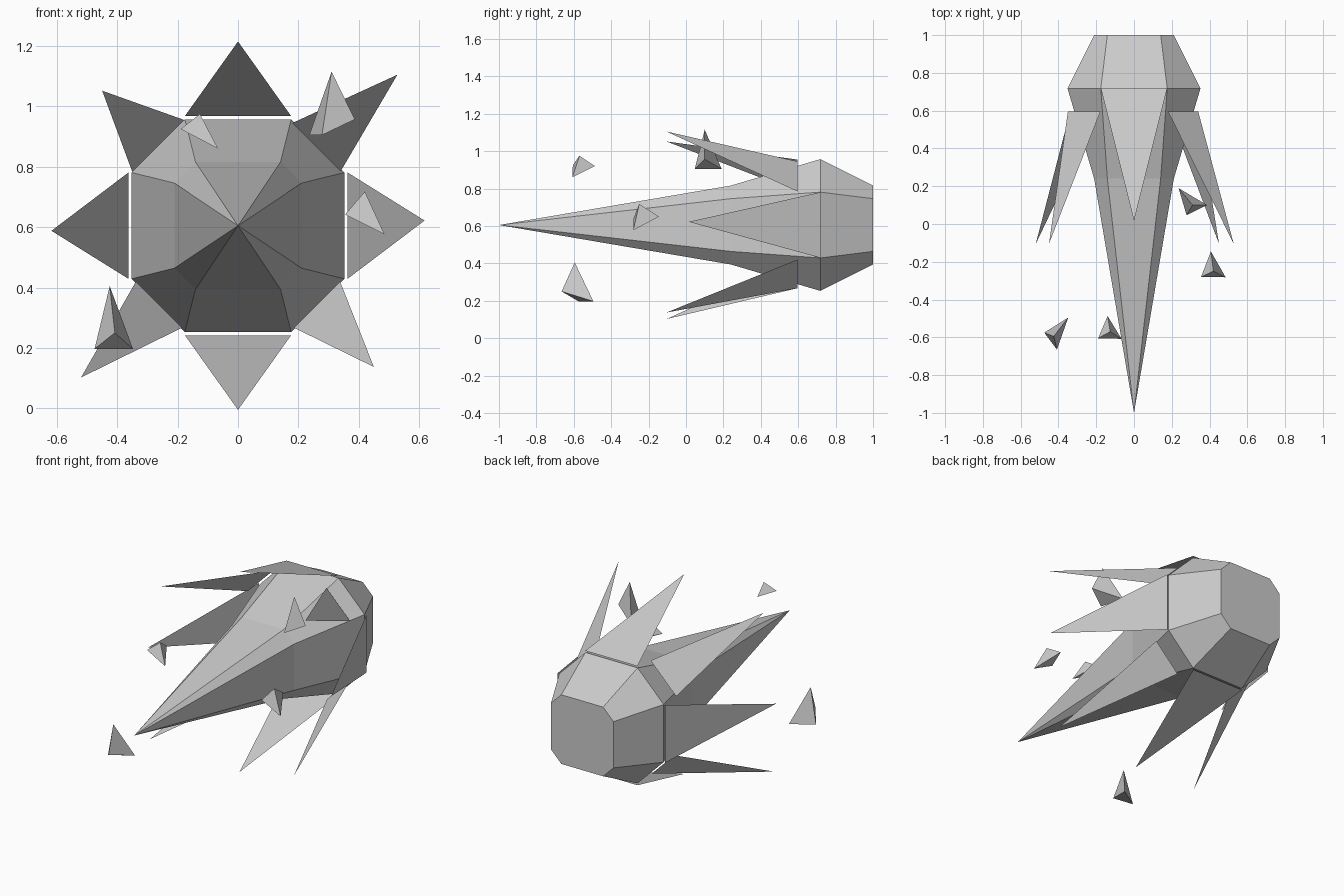
import bpy
import bmesh
from mathutils import Vector

cube = bpy.data.objects.get("Cube")
if cube:
    bpy.data.objects.remove(cube, do_unlink=True)

CENTRE_Z = 0.605

grey = bpy.data.materials.new("stone grey")
grey.use_nodes = True
grey.diffuse_color = (0.6, 0.6, 0.6, 1)
grey.node_tree.nodes["Principled BSDF"].inputs["Base Color"].default_value = (0.6, 0.6, 0.6, 1)


def finish(bm, name, solid=True):
    if solid:
        bmesh.ops.recalc_face_normals(bm, faces=bm.faces[:])
    mesh = bpy.data.meshes.new(name)
    bm.to_mesh(mesh)
    bm.free()
    mesh.materials.append(grey)
    obj = bpy.data.objects.new(name, mesh)
    bpy.context.collection.objects.link(obj)
    return obj


def octagon(bm, y, half, corner):
    """Square ring with cut corners, facing along y."""
    outline = [(half, -corner), (half, corner), (corner, half), (-corner, half),
               (-half, corner), (-half, -corner), (-corner, -half), (corner, -half)]
    return [bm.verts.new((x, y, CENTRE_Z + z)) for x, z in outline]


# Body: flat back, widest shoulder, then a long point to the front
bm = bmesh.new()
rings = [octagon(bm, *r) for r in ((1, 0.211, 0.141), (0.718, 0.352, 0.176), (0.24, 0.211, 0.141))]
tip = bm.verts.new((0, -1, CENTRE_Z))
bm.faces.new(rings[0])
for i in range(8):
    j = (i + 1) % 8
    for a, b in zip(rings, rings[1:]):
        bm.faces.new((a[i], a[j], b[j], b[i]))
    bm.faces.new((rings[-1][i], rings[-1][j], tip))
finish(bm, "body")


# Fins: single flat triangles, wound so that they face outward
def fin(name, base_a, base_b, apex):
    bm = bmesh.new()
    pts = [Vector((x, y, CENTRE_Z + z)) for x, y, z in (base_a, base_b, apex)]
    face = bm.faces.new([bm.verts.new(p) for p in pts])
    face.normal_update()
    outward = face.calc_center_median() - Vector((0, 0, CENTRE_Z))
    outward.y = 0
    if face.normal.dot(outward) < 0:
        face.normal_flip()
    finish(bm, name, solid=False)


OUT, WIDE, BASE_Y, APEX_Y = 0.363, 0.176, 0.72, 0.015
for name, side, reach in (("left_fin", 1, 0.017), ("right_fin", -1, -0.017)):
    fin(name, (side * OUT, BASE_Y, -WIDE), (side * OUT, BASE_Y, WIDE),
        (side * 0.618, APEX_Y, reach))
for name, side in (("top_fin", 1), ("bottom_fin", -1)):
    fin(name, (-WIDE, BASE_Y, side * OUT), (WIDE, BASE_Y, side * OUT),
        (0, APEX_Y, side * 0.61))

# Corner fins sit a little further forward and reach different lengths
for name, sx, sz, near, far, ax, az in (
        ("upper_left_fin", 1, 1, 0.18, 0.34, 0.528, 0.5),
        ("upper_right_fin", -1, 1, 0.178, 0.35, 0.45, 0.447),
        ("lower_left_fin", 1, -1, 0.185, 0.338, 0.45, 0.468),
        ("lower_right_fin", -1, -1, 0.185, 0.338, 0.52, 0.503)):
    fin(name, (sx * far, 0.595, sz * near), (sx * near, 0.595, sz * far),
        (sx * ax, -0.105, sz * az))


# Loose shards: small four-sided chips floating round the point
def shard(name, *corners):
    bm = bmesh.new()
    v = [bm.verts.new(c) for c in corners]
    for skip in range(4):
        bm.faces.new([v[k] for k in range(4) if k != skip])
    finish(bm, name)


shard("upper_right_shard", (-0.19, -0.605, 0.925), (-0.066, -0.608, 0.86),
      (-0.126, -0.57, 0.975), (-0.14, -0.487, 0.92))
shard("upper_left_shard", (0.31, 0.1, 1.115), (0.236, 0.19, 0.905),
      (0.278, 0.047, 0.905), (0.387, 0.1, 0.957))
shard("middle_left_shard", (0.42, -0.25, 0.718), (0.355, -0.28, 0.642),
      (0.485, -0.282, 0.577), (0.407, -0.145, 0.65))
shard("lower_right_shard", (-0.425, -0.595, 0.405), (-0.475, -0.575, 0.197),
      (-0.348, -0.495, 0.197), (-0.408, -0.665, 0.25))
